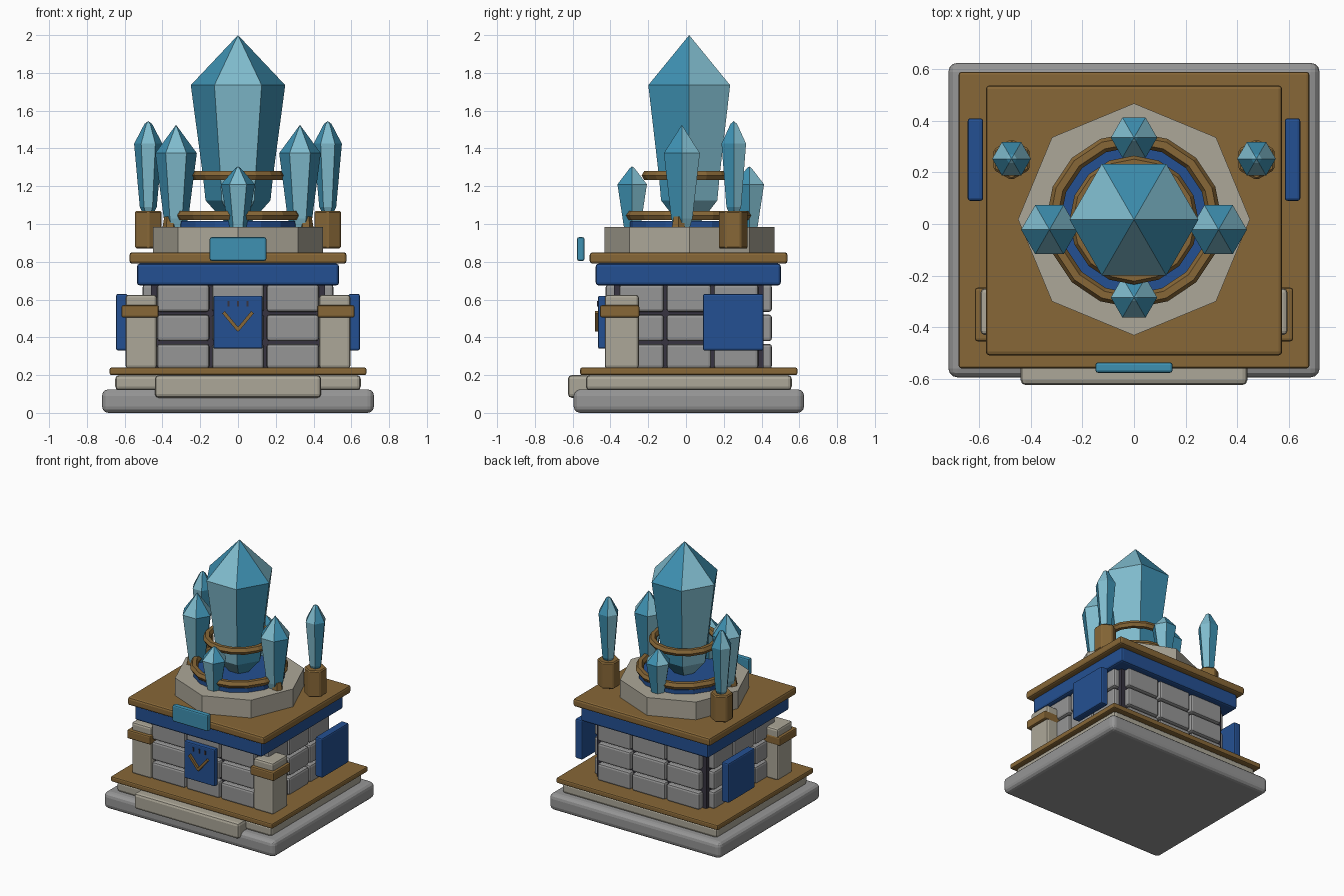
import bpy, bmesh, math
from mathutils import Matrix, Vector

if "Cube" in bpy.data.objects:
    bpy.data.objects.remove(bpy.data.objects["Cube"])

CY = 0.015  # depth centre of the main building


def material(name, r, g, b):
    lin = [((c / 255 + 0.055) / 1.055) ** 2.4 for c in (r, g, b)]
    m = bpy.data.materials.new(name)
    m.diffuse_color = (*lin, 1)
    m.use_nodes = True
    m.node_tree.nodes["Principled BSDF"].inputs["Base Color"].default_value = m.diffuse_color
    return m


GREY = material("stone grey", 150, 150, 150)
CREAM = material("cream stone", 172, 167, 152)
GOLD = material("dull gold", 135, 103, 55)
BLUE = material("royal blue", 36, 80, 146)
DARK = material("dark mortar", 55, 52, 65)
TEAL = material("crystal teal", 62, 145, 178)
PALE = material("crystal pale", 128, 188, 206)


def finish(name, bm, mats, bevel=0, segments=2):
    bmesh.ops.recalc_face_normals(bm, faces=bm.faces)
    me = bpy.data.meshes.new(name)
    bm.to_mesh(me)
    bm.free()
    for m in mats:
        me.materials.append(m)
    ob = bpy.data.objects.new(name, me)
    bpy.context.collection.objects.link(ob)
    if bevel:
        mod = ob.modifiers.new("bevel", 'BEVEL')
        mod.width = bevel
        mod.segments = segments
    return ob


def boxes(name, spans, mat, bevel=0, segments=2):
    """One object from boxes given as (x0, x1, y0, y1, z0, z1)."""
    bm = bmesh.new()
    for x0, x1, y0, y1, z0, z1 in spans:
        mx = Matrix.Translation(((x0 + x1) / 2, (y0 + y1) / 2, (z0 + z1) / 2))
        bmesh.ops.create_cube(bm, size=1, matrix=mx @ Matrix.Diagonal((x1 - x0, y1 - y0, z1 - z0, 1)))
    return finish(name, bm, [mat], bevel, segments)


def loft(name, x, y, profile, mats, sides=6, turn=0, bevel=0):
    """Stack of regular polygons (radius, z); face colours alternate around."""
    bm = bmesh.new()
    rings = []
    for r, z in profile:
        if r == 0:
            rings.append([bm.verts.new((x, y, z))] * sides)
        else:
            rings.append([bm.verts.new((x + r * math.cos(turn + math.tau * i / sides),
                                        y + r * math.sin(turn + math.tau * i / sides), z))
                          for i in range(sides)])
    for a, b in zip(rings, rings[1:]):
        for i in range(sides):
            j = (i + 1) % sides
            f = bm.faces.new(list(dict.fromkeys((a[i], a[j], b[j], b[i]))))
            f.material_index = i % len(mats)
    for ring in (rings[0], rings[-1]):
        if ring[0] is not ring[1]:
            bm.faces.new(ring)
    return finish(name, bm, mats, bevel, 1)


def ring(name, z, major, minor, sides=16, tube=6):
    bm = bmesh.new()
    loops = []
    for i in range(sides):
        a = math.tau * i / sides
        loops.append([])
        for k in range(tube):
            t = math.tau * k / tube
            r = major + minor * math.cos(t)
            loops[-1].append(bm.verts.new((r * math.cos(a), CY + r * math.sin(a), z + minor * math.sin(t))))
    for i in range(sides):
        a, b = loops[i], loops[(i + 1) % sides]
        for k in range(tube):
            bm.faces.new((a[k], b[k], b[(k + 1) % tube], a[(k + 1) % tube]))
    return finish(name, bm, [GOLD])


# Stepped base
boxes("base_slab", [(-.72, .72, -.595, .625, 0, .125)], GREY, .035, 3)
boxes("second_slab", [(-.65, .65, -.53, .56, .12, .2)], CREAM, .02)
boxes("front_step", [(-.44, .44, -.625, -.45, .08, .2)], CREAM, .02)
boxes("lower_trim", [(-.68, .68, -.56, .59, .2, .24)], GOLD, .01)

# Wall core with brick courses on all four sides
boxes("wall_core", [(-.46, .46, -.38, .41, .23, .69)], DARK)
bricks = []
for z0, z1 in ((.235, .365), (.38, .52), (.535, .68)):
    for i in (-1, 0, 1):
        x, y = i * .29, CY + i * .25
        bricks += [(x - .138, x + .138, -.425, -.34, z0, z1), (x - .138, x + .138, .37, .455, z0, z1),
                   (-.505, -.42, y - .118, y + .118, z0, z1), (.42, .505, y - .118, y + .118, z0, z1)]
boxes("bricks", bricks, GREY, .015)

# Front corner pillars, bands and side banners
for s, side in ((-1, "left"), (1, "right")):
    def mirrored(x0, x1, *rest):
        return [(min(s * x0, s * x1), max(s * x0, s * x1), *rest)]
    boxes(side + "_pillar", mirrored(.43, .595, -.43, -.25, .235, .625), CREAM, .015)
    boxes(side + "_pillar_band", mirrored(.42, .617, -.455, -.247, .505, .57), GOLD, .01)
    boxes(side + "_banner", mirrored(.585, .645, .09, .41, .33, .63), BLUE, .01)

# Front banner with chevron and ticks
boxes("front_banner", [(-.13, .13, -.465, -.425, .34, .62)], BLUE, .008)
bm = bmesh.new()
angle = math.atan2(.09, .075)
for s in (-1, 1):
    mx = Matrix.Translation((s * .037, -.472, .485)) @ Matrix.Rotation(-s * angle, 4, 'Y')
    bmesh.ops.create_cube(bm, size=1, matrix=mx @ Matrix.Diagonal((.125, .022, .018, 1)))
finish("banner_chevron", bm, [GOLD])
boxes("banner_ticks", [(x - .005, x + .005, -.47, -.46, .562, .592) for x in (-.05, 0, .05)], DARK)

# Cornice and roof
boxes("cornice", [(-.535, .535, -.478, .502, .675, .79)], BLUE, .015)
boxes("roof_slab", [(-.575, .575, -.51, .538, .79, .85)], GOLD, .015)
boxes("front_plaque", [(-.15, .15, -.577, -.537, .805, .93)], TEAL, .01)

# Octagonal plinth with rings
loft("plinth", 0, CY + .003, [(.45, .85), (.45, .985)], [CREAM], 8)
loft("plinth_disc", 0, CY, [(.32, .98), (.32, 1.015)], [BLUE], 16)
ring("lower_ring", 1.045, .313, .028)
ring("upper_ring", 1.257, .223, .027)

# Crystals
CRYSTAL = [PALE, TEAL]
loft("main_crystal", 0, CY + .002,
     [(.07, 1.01), (.172, 1.125), (.185, 1.25), (.25, 1.735), (0, 2.0)], CRYSTAL)
for s, side in ((-1, "left"), (1, "right")):
    loft(side + "_crystal", s * .328, -.022,
         [(.05, .985), (.065, 1.03), (.11, 1.375), (0, 1.525)], CRYSTAL)
    loft(side + "_crystal_mount", s * .36, -.04, [(.04, .98), (.03, 1.04)], [GOLD])
    # Rear pots with slim crystals
    loft(side + "_pot", s * .475, .25, [(.08, .87), (.08, 1.07)], [GOLD], 6, math.pi / 6, .008)
    loft(side + "_pot_crystal", s * .475, .253,
         [(.03, 1.06), (.045, 1.09), (.075, 1.425), (.02, 1.53), (0, 1.545)], CRYSTAL)
for name, y in (("front", -.285), ("back", .335)):
    loft(name + "_crystal", 0, y, [(.05, .98), (.09, 1.21), (.015, 1.295), (0, 1.305)], CRYSTAL)
